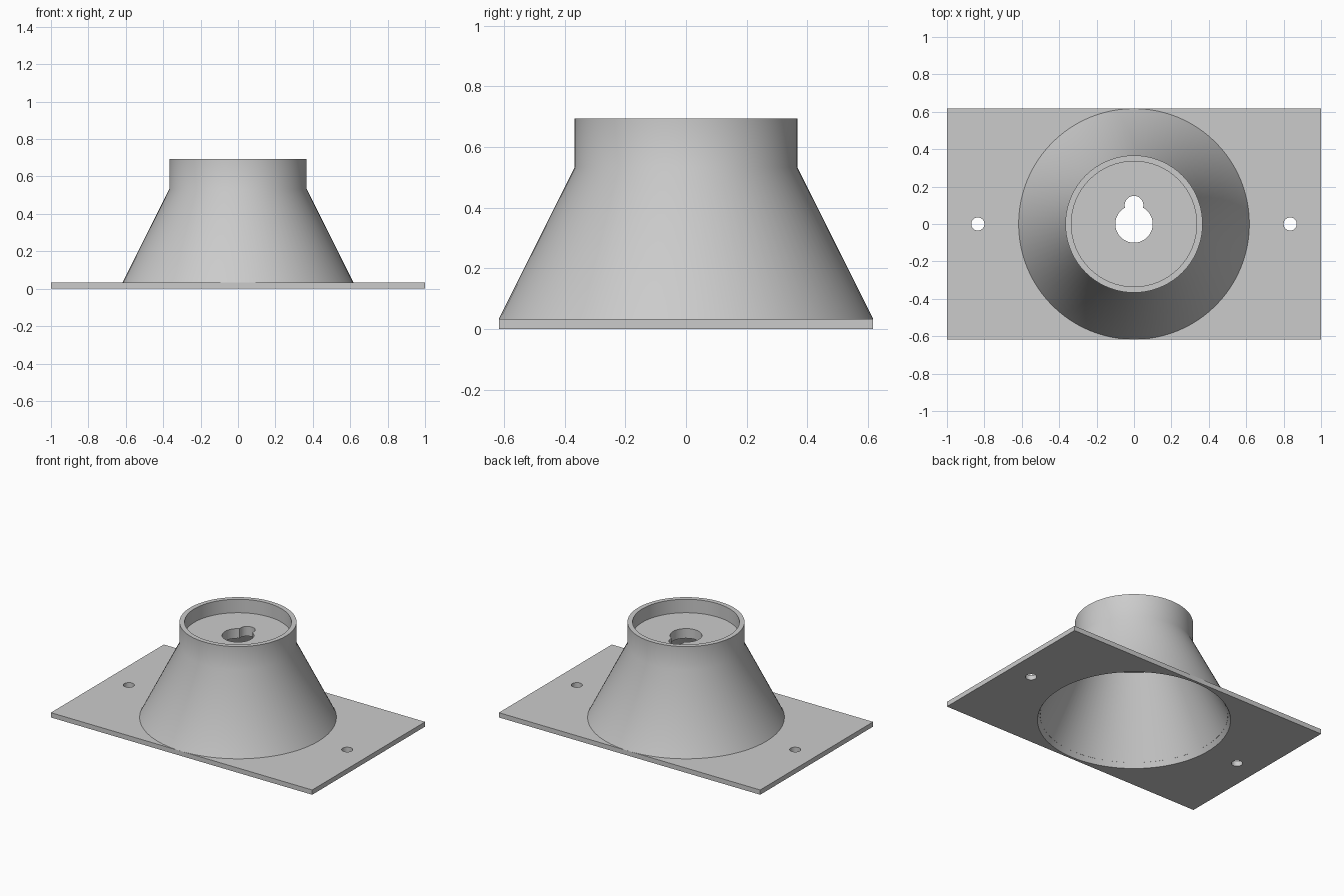
import bpy, bmesh, math
from mathutils import Matrix

if "Cube" in bpy.data.objects:
    bpy.data.objects.remove(bpy.data.objects["Cube"], do_unlink=True)

grey = bpy.data.materials.new("plain_grey")
grey.use_nodes = True
COLOUR = (0.6, 0.6, 0.6, 1)
grey.diffuse_color = COLOUR
grey.node_tree.nodes["Principled BSDF"].inputs["Base Color"].default_value = COLOUR

PLATE_H, SHOULDER, FLOOR, TOP = 0.033, 0.533, 0.6, 0.693
DEPTH = 0.617


def make_object(name, bm):
    bmesh.ops.recalc_face_normals(bm, faces=bm.faces)
    mesh = bpy.data.meshes.new(name)
    bm.to_mesh(mesh)
    bm.free()
    mesh.materials.append(grey)
    obj = bpy.data.objects.new(name, mesh)
    bpy.context.collection.objects.link(obj)
    return obj


def lathe(name, profile, steps=96):
    """Spin a radius/height profile around z."""
    bm = bmesh.new()
    verts = [bm.verts.new((r, 0, z)) for r, z in profile]
    edges = [bm.edges.new(pair) for pair in zip(verts, verts[1:])]
    bmesh.ops.spin(bm, geom=verts + edges, cent=(0, 0, 0), axis=(0, 0, 1),
                   angle=math.tau, steps=steps)
    bmesh.ops.remove_doubles(bm, verts=bm.verts, dist=1e-5)
    return make_object(name, bm)


def cone(name, r_low, r_high, z_low, z_high, x=0, y=0, sides=48):
    bm = bmesh.new()
    bmesh.ops.create_cone(bm, cap_ends=True, segments=sides, radius1=r_low,
                          radius2=r_high, depth=z_high - z_low,
                          matrix=Matrix.Translation((x, y, (z_low + z_high) / 2)))
    return make_object(name, bm)


def cut(obj, cutters):
    bpy.context.view_layer.objects.active = obj
    for cutter in cutters:
        cutter.hide_render = True
        mod = obj.modifiers.new("hole", 'BOOLEAN')
        mod.operation = 'DIFFERENCE'
        mod.solver = 'EXACT'
        mod.object = cutter
        bpy.ops.object.modifier_apply(modifier=mod.name)
        bpy.data.objects.remove(cutter, do_unlink=True)


# Base plate with a tapered central opening and two screw holes
bm = bmesh.new()
bmesh.ops.create_cube(bm, size=1, matrix=Matrix.Translation((0, 0, PLATE_H / 2))
                      @ Matrix.Diagonal((2, 2 * DEPTH, PLATE_H, 1)))
plate = make_object("base_plate", bm)
slope = 0.5
cut(plate, [cone("opening_cutter", 0.6 + slope * 0.1, 0.6 - slope * 0.1,
                 -0.1, 0.1, sides=96)]
    + [cone("screw_cutter", 0.035, 0.035, -0.1, 0.1, x=side * 0.835)
       for side in (-1, 1)])

# Hollow tapered housing with a recessed cup on top
housing = lathe("housing", [
    (0, FLOOR), (0.335, FLOOR), (0.335, TOP), (0.367, TOP), (0.367, SHOULDER),
    (DEPTH, PLATE_H), (0.583, PLATE_H), (0.333, SHOULDER), (0, SHOULDER)])

# Keyhole through the cup floor
cut(housing, [cone("keyhole_cutter", 0.1, 0.1, 0.45, 0.65),
              cone("slot_cutter", 0.05, 0.05, 0.44, 0.66, y=0.1)])

# Smooth curved walls, crisp rims
for obj in (plate, housing):
    bpy.ops.object.select_all(action='DESELECT')
    obj.select_set(True)
    bpy.context.view_layer.objects.active = obj
    bpy.ops.object.shade_smooth_by_angle(angle=math.radians(30))
